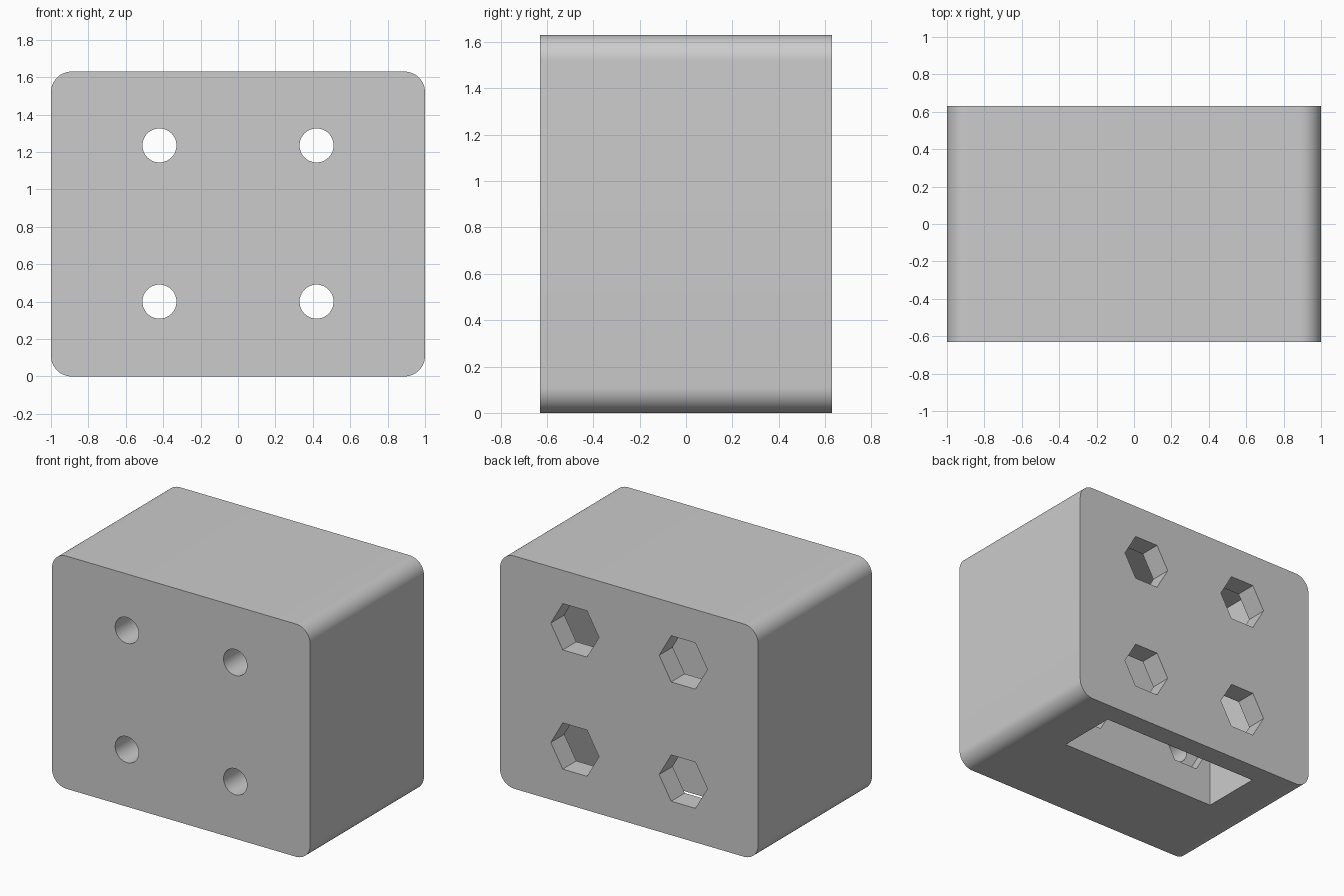
import bpy, bmesh, math
from mathutils import Matrix

old = bpy.data.objects.get("Cube")
if old:
    bpy.data.objects.remove(old, do_unlink=True)

HALF_DEPTH = 0.63
HEIGHT = 1.63
CORNER = 0.11
HOLES = [(x, z) for x in (-0.42, 0.42) for z in (0.4, 1.235)]

grey = bpy.data.materials.new("plain grey")
grey.use_nodes = True
colour = (0.6, 0.6, 0.6, 1)
grey.diffuse_color = colour
grey.node_tree.nodes["Principled BSDF"].inputs["Base Color"].default_value = colour


def prism(name, points, y0, y1):
    """Extrude an x-z outline from y0 to y1."""
    bm = bmesh.new()
    face = bm.faces.new([bm.verts.new((x, y0, z)) for x, z in points])
    ext = bmesh.ops.extrude_face_region(bm, geom=[face])
    verts = [v for v in ext["geom"] if isinstance(v, bmesh.types.BMVert)]
    bmesh.ops.translate(bm, verts=verts, vec=(0, y1 - y0, 0))
    bmesh.ops.recalc_face_normals(bm, faces=bm.faces)
    mesh = bpy.data.meshes.new(name)
    bm.to_mesh(mesh)
    bm.free()
    mesh.materials.append(grey)
    obj = bpy.data.objects.new(name, mesh)
    bpy.context.collection.objects.link(obj)
    return obj


def ring(cx, cz, radius, sides):
    return [(cx + radius * math.cos(math.tau * i / sides),
             cz + radius * math.sin(math.tau * i / sides)) for i in range(sides)]


def rounded_outline(steps=12):
    points = []
    corners = [(1, HEIGHT), (-1, HEIGHT), (-1, 0), (1, 0)]
    for n, (x, z) in enumerate(corners):
        cx = math.copysign(1 - CORNER, x)
        cz = HEIGHT - CORNER if z else CORNER
        for i in range(steps + 1):
            a = math.pi / 2 * (n + i / steps)
            points.append((cx + CORNER * math.cos(a), cz + CORNER * math.sin(a)))
    return points


# Solid block with rounded side corners
body = prism("block_body", rounded_outline(), -HALF_DEPTH, HALF_DEPTH)

# Slot open at the bottom
slot = [(-0.633, -0.2), (0.633, -0.2), (0.633, 1.45), (-0.633, 1.45)]
cutters = [prism("slot_cutter", slot, 0.04, 0.48)]

# Round bolt holes from the front, hexagonal nut pockets from the back
for x, z in HOLES:
    cutters.append(prism("nut_pocket_cutter", ring(x, z, 0.187, 6), -0.06, 0.8))
    cutters.append(prism("bolt_hole_cutter", ring(x, z, 0.091, 48), -0.8, 0.2))

for cutter in cutters:
    cutter.hide_render = True
    mod = body.modifiers.new(cutter.name, "BOOLEAN")
    mod.operation = "DIFFERENCE"
    mod.solver = "EXACT"
    mod.object = cutter

# Bake the cuts and drop the helpers
bpy.context.view_layer.update()
graph = bpy.context.evaluated_depsgraph_get()
cut_mesh = bpy.data.meshes.new_from_object(body.evaluated_get(graph))
body.modifiers.clear()
body.data = cut_mesh
cut_mesh.materials.clear()
cut_mesh.materials.append(grey)
for poly in cut_mesh.polygons:
    poly.material_index = 0
for cutter in cutters:
    bpy.data.objects.remove(cutter, do_unlink=True)

bpy.ops.object.select_all(action="DESELECT")
body.select_set(True)
bpy.context.view_layer.objects.active = body
bpy.ops.object.shade_smooth_by_angle(angle=math.radians(30))
